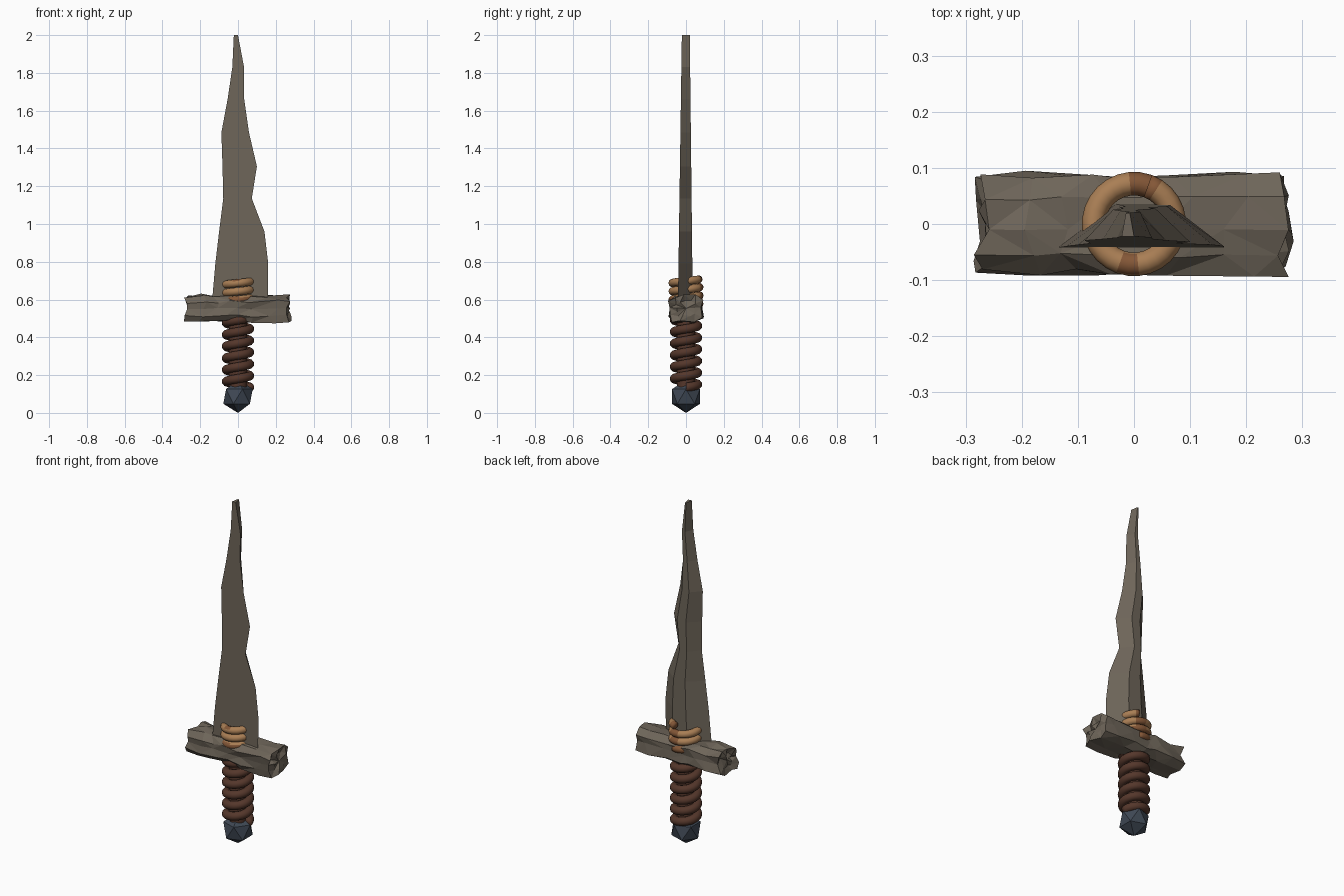
import bpy, bmesh, math, random
from mathutils import Vector

cube = bpy.data.objects.get("Cube")
if cube:
    bpy.data.objects.remove(cube)
random.seed(7)


def material(name, rgb):
    m = bpy.data.materials.new(name)
    m.use_nodes = True
    m.diffuse_color = (*rgb, 1)
    m.node_tree.nodes["Principled BSDF"].inputs["Base Color"].default_value = (*rgb, 1)
    return m


wood = material("weathered wood", (0.155, 0.13, 0.1))
leather = material("dark leather", (0.09, 0.038, 0.024))
rope = material("tan rope", (0.4, 0.21, 0.09))
stain = material("stained rope", (0.23, 0.095, 0.038))
stone = material("blue grey stone", (0.05, 0.065, 0.09))


def finish(name, bm, mats, smooth=False):
    bmesh.ops.recalc_face_normals(bm, faces=bm.faces)
    for f in bm.faces:
        f.smooth = smooth
    me = bpy.data.meshes.new(name)
    bm.to_mesh(me)
    bm.free()
    for m in mats:
        me.materials.append(m)
    ob = bpy.data.objects.new(name, me)
    bpy.context.collection.objects.link(ob)
    return ob


def skin(bm, rings):
    """Join rings of points with quads and return the vertex rings."""
    vr = [[bm.verts.new(p) for p in ring] for ring in rings]
    for a, b in zip(vr, vr[1:]):
        n = len(a)
        for i in range(n):
            bm.faces.new((a[i], a[(i + 1) % n], b[(i + 1) % n], b[i]))
    return vr


# Blade: flat front, two bevelled sides and a narrow flat back
outline = [(0.56, -0.14, 0.16), (0.79, -0.12, 0.16), (0.96, -0.1, 0.14),
           (1.135, -0.078, 0.073), (1.305, -0.082, 0.1), (1.485, -0.088, 0.058),
           (1.66, -0.055, 0.033), (1.83, -0.03, 0.032), (2.0, -0.022, 0.0)]
rings = []
for z, l, r in outline:
    t = (z - 0.56) / 1.44
    front, back, w = -0.043 + 0.021 * t, 0.036 - 0.016 * t, r - l
    rings.append([(l, front, z), (r, front, z), (l + 0.66 * w, back, z), (l + 0.35 * w, back, z)])
bm = bmesh.new()
vr = skin(bm, rings)
bm.faces.new(vr[0])
bm.faces.new(vr[-1])
finish("blade", bm, [wood])

# Guard: rough split log with grain ridges and splintered ends
section = [(-0.088, -0.04), (-0.082, 0.0), (-0.086, 0.035), (-0.055, 0.062), (-0.01, 0.068),
           (0.045, 0.064), (0.086, 0.045), (0.08, 0.005), (0.088, -0.045),
           (0.04, -0.066), (-0.03, -0.062), (-0.07, -0.068)]
stations = [-0.27, -0.18, -0.1, -0.01, 0.08, 0.18, 0.27]
rings = []
for k, x in enumerate(stations):
    end = k in (0, len(stations) - 1)
    ring = []
    for y, z in section:
        s = random.uniform(0.93, 1.1)
        jx = random.uniform(-0.018, 0.018) if end else random.uniform(-0.035, 0.035)
        ring.append((x + jx, y * s, 0.553 + z * s + random.uniform(-0.007, 0.007)))
    rings.append(ring)
bm = bmesh.new()
vr = skin(bm, rings)
for ring, side in ((vr[0], -1), (vr[-1], 1)):
    inner = []
    for v in ring:
        c = Vector((v.co.x, 0, 0.553))
        p = c + (v.co - c) * 0.55
        p.x = side * random.uniform(0.245, 0.285)
        inner.append(bm.verts.new(p))
    n = len(ring)
    for i in range(n):
        bm.faces.new((ring[i], ring[(i + 1) % n], inner[(i + 1) % n], inner[i]))
    hub = bm.verts.new((side * 0.265, 0, 0.553))
    for i in range(n):
        bm.faces.new((inner[i], inner[(i + 1) % n], hub))
bmesh.ops.triangulate(bm, faces=[f for f in bm.faces if len(f.verts) > 3])
finish("guard", bm, [wood])


def coil(name, mats, radius, thick, z0, pitch, turns, start, rule=None):
    """Round cord wound upwards around the z axis."""
    bm = bmesh.new()
    steps, sides, rings = int(turns * 28), 12, []
    for k in range(steps + 1):
        a = start + k / 28 * math.tau
        z = z0 + pitch * k / 28
        ring = []
        for j in range(sides):
            b = j / sides * math.tau
            d = radius + thick * math.cos(b)
            ring.append((d * math.cos(a), d * math.sin(a), z + thick * math.sin(b)))
        rings.append(ring)
    vr = skin(bm, rings)
    bm.faces.new(vr[0])
    bm.faces.new(vr[-1])
    if rule:
        for f in bm.faces:
            f.material_index = rule(f.calc_center_median())
    return finish(name, bm, mats, True)


def stained(c):
    a = math.degrees(math.atan2(c.y, c.x))
    return int(c.z < 0.615 or 62 < a < 95 or -115 < a < -88 and c.z > 0.7)


# Grip: leather cord around a core
coil("grip_wrap", [leather], 0.062, 0.024, 0.135, 0.062, 6.2, 0)
bm = bmesh.new()
skin(bm, [[(0.048 * math.cos(i * math.tau / 16), 0.048 * math.sin(i * math.tau / 16), z)
           for i in range(16)] for z in (0.1, 0.56)])
finish("grip_core", bm, [leather], True)

# Rope lashing at the root of the blade
coil("rope_lashing", [rope, stain], 0.072, 0.021, 0.575, 0.044, 3, math.radians(70), stained)

# Pommel: faceted stone
bm = bmesh.new()
bmesh.ops.create_icosphere(bm, subdivisions=1, radius=0.087)
bmesh.ops.translate(bm, verts=bm.verts, vec=(0, 0, 0.087))
finish("pommel", bm, [stone])
